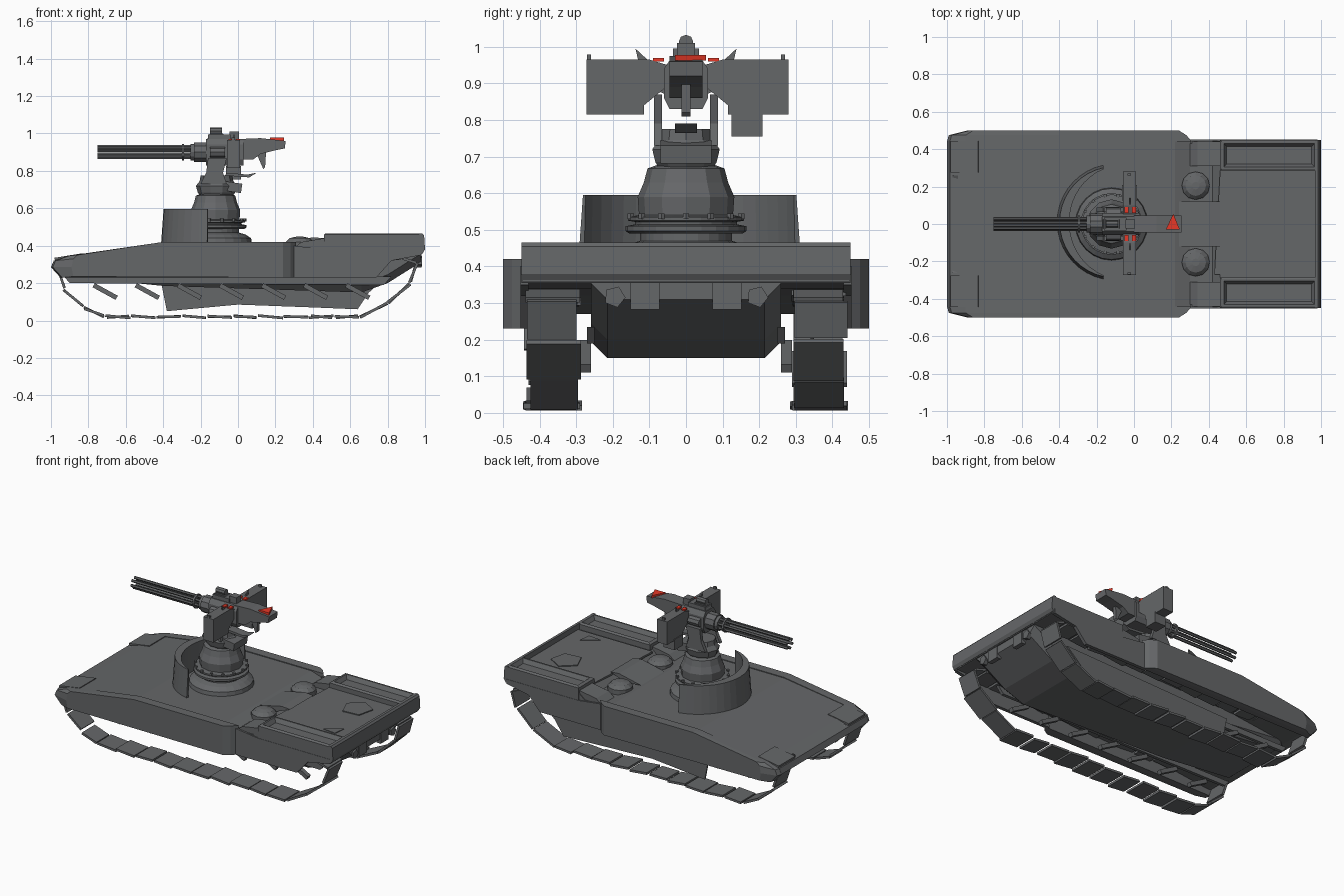
import bpy, bmesh, math, random
from mathutils import Vector, Matrix

if "Cube" in bpy.data.objects:
    bpy.data.objects.remove(bpy.data.objects["Cube"])

random.seed(4)

def material(name, col):
    m = bpy.data.materials.new(name)
    m.diffuse_color = (*col, 1)
    m.use_nodes = True
    m.node_tree.nodes["Principled BSDF"].inputs["Base Color"].default_value = m.diffuse_color
    return m

DARK = material("dark_grey", (0.13, 0.135, 0.14))
RED = material("red", (0.8, 0.04, 0.02))

def finish(name, bm, mat=DARK):
    bmesh.ops.recalc_face_normals(bm, faces=bm.faces)
    me = bpy.data.meshes.new(name)
    bm.to_mesh(me)
    bm.free()
    me.materials.append(mat)
    ob = bpy.data.objects.new(name, me)
    bpy.context.collection.objects.link(ob)
    return ob

def loft(name, rings, mat=DARK):
    """Skin a list of equal-length point rings and cap both ends."""
    bm = bmesh.new()
    vs = [[bm.verts.new(p) for p in r] for r in rings]
    n = len(rings[0])
    for a, b in zip(vs, vs[1:]):
        for i in range(n):
            bm.faces.new((a[i], a[(i + 1) % n], b[(i + 1) % n], b[i]))
    bm.faces.new(vs[0])
    bm.faces.new(vs[-1])
    return finish(name, bm, mat)

def slab(name, pts, y0, y1, mat=DARK):          # x-z profile pushed along y
    return loft(name, [[(x, y, z) for x, z in pts] for y in (y0, y1)], mat)

def plate(name, pts, z0, z1, mat=DARK):         # x-y outline pushed along z
    return loft(name, [[(x, y, z) for x, y in pts] for z in (z0, z1)], mat)

def section(name, pts, x0, x1, mat=DARK):       # y-z section pushed along x
    return loft(name, [[(x, y, z) for y, z in pts] for x in (x0, x1)], mat)

def box(name, c, size, rot=0, mat=DARK):        # rot turns about y
    bm = bmesh.new()
    bmesh.ops.create_cube(bm, size=1, matrix=Matrix.Translation(c)
                          @ Matrix.Rotation(rot, 4, 'Y') @ Matrix.Diagonal((*size, 1)))
    return finish(name, bm, mat)

def ngon(cx, cy, r, n, a0=0.0):
    return [(cx + r * math.cos(a0 + math.tau * i / n),
             cy + r * math.sin(a0 + math.tau * i / n)) for i in range(n)]

def lathe(name, cx, cy, prof, n=20, sy=1.0):    # prof = (radius, z)
    return loft(name, [[(x, cy + (y - cy) * sy, z) for x, y in ngon(cx, cy, r, n)]
                       for r, z in prof])

def rod(name, x0, x1, y, z, r, n=8):
    return section(name, ngon(y, z, r, n), x0, x1)

# --- Hull ---
slab("upper_hull", [(-1, .285), (-.985, .32), (-.9, .345), (-.4, .415), (.22, .415), (.3, .39),
                    (.42, .39), (.46, .425), (.99, .425), (.99, .36), (.3, .34), (-.5, .32),
                    (-.93, .27)], -.445, .445)
belly = [(-.97, .29), (-.9, .235), (-.4, .185), (.66, .15), (.8, .2), (.975, .31)]
loft("belly_hull", [[(x, y, z + d) for x, z in belly] + [(.975, y, .37), (-.9, y, .33)]
                    for y, d in ((-.26, .045), (-.215, 0), (.215, 0), (.26, .045))])
# rear lip with a bevelled top edge
slab("rear_lip", [(.965, .36), (.985, .355), (1, .38), (.995, .455), (.985, .466), (.968, .466)],
     -.45, .45)
plate("engine_deck_panel", [(.43, -.27), (.97, -.27), (.97, .28), (.46, .28)], .42, .432)
plate("deck_cover", ngon(.77, .13, .095, 5, .4), .43, .438)
plate("deck_patch", [(.77, -.22), (.87, -.15), (.86, -.23)], .43, .436)

for s in (1, -1):
    # side skirts with chamfered ends, then the narrower rear skirts
    loft("side_skirt", [
        [(x, s * y, z) for x, z in p] for y, p in (
            (.44, [(-1, .285), (-.985, .32), (-.9, .347), (-.4, .42), (.31, .42), (.31, .23), (-.95, .23)]),
            (.475, [(-.99, .285), (-.975, .32), (-.9, .347), (-.4, .42), (.28, .42), (.28, .23), (-.94, .23)]),
            (.5, [(-.89, .285), (-.88, .33), (-.86, .35), (-.4, .42), (.24, .42), (.24, .23), (-.88, .235)]))])
    slab("rear_skirt", [(.28, .23), (.74, .23), (.82, .32), (.98, .35), (.98, .38), (.46, .38),
                        (.3, .4)], s * .43, s * .452)
    slab("sponson_band", [(-.93, .235), (.82, .235), (.78, .19), (-.9, .2)], s * .25, s * .27)
    # front mudguard covers
    box("front_mudguard", (-.905, s * .36, .335), (.15, .17, .025), -.16)
    # stowage bins with sunken tops along the rear deck
    rect = lambda e, z: [(.46 + e, s * (.285 + e), z), (.985 - e, s * (.285 + e), z),
                         (.985 - e, s * (.45 - e), z), (.46 + e, s * (.45 - e), z)]
    loft("stowage_bin", [rect(0, .38), rect(0, .46), rect(.01, .466), rect(.02, .466), rect(.035, .44)])
    slab("bin_front_ramp", [(.3, .39), (.46, .39), (.46, .44), (.34, .42)], s * .31, s * .44)
    # round hatches behind the turret
    lathe("hatch", .33, s * .205, [(.075, .385), (.075, .42), (.055, .44), (.02, .448)], 12)
    # rear fittings
    box("tail_vent", (.965, s * .112, .32), (.03, .08, .075))
    section("tail_lamp", ngon(s * .195, .317, .03, 5, 1.2), .96, .985)
    # suspension arms
    for i in range(7):
        x = -.71 + .225 * i
        box("suspension_arm", (x, s * .275, .155), (.14, .03, .025), .5)

# inner side panel, only on one flank
slab("inner_side_panel", [(-.41, .2), (-.38, .05), (.0, .085), (.4, .07), (.64, .06), (.7, .15),
                          (.8, .24)], .34, .35)
# deck stiffeners between turret and engine deck
slab("deck_ridge", [(.24, .41), (.36, .40), (.46, .44), (.4, .445)], -.12, .12)

# --- Tracks: loose, uneven plates laid along a closed loop ---
loop = [Vector(p) for p in ((-.96, .28), (-.93, .17), (-.83, .07), (-.71, .02), (.65, .02),
                            (.8, .09), (.92, .2), (.955, .31), (.88, .33), (-.5, .3), (-.92, .305))]
for s in (1, -1):
    for a, b in zip(loop, loop[1:] + loop[:1]):
        d = b - a
        n = max(1, round(d.length / .14))
        for i in range(n):
            c = a + d * ((i + .5) / n)
            rot = -math.atan2(d.y, d.x) + random.uniform(-.11, .11)
            box("track_plate", (c.x, s * (.366 + random.uniform(-.006, .006)), c.y),
                (d.length / n * random.uniform(.82, 1.0), random.uniform(.13, .155), .014), rot)

# --- Curved shield in front of the turret ---
rings = []
for i in range(19):
    a = math.radians(102 + 156 * i / 18)
    t = .012 + .045 * math.sin(math.pi * i / 18)
    pt = lambda r, z: (-.1 + r * math.cos(a), .01 + r * math.sin(a), z)
    rings.append([pt(.312, .4), pt(.298, .595), pt(.303 - t, .595), pt(.307 - t, .4)])
loft("turret_shield", rings)

# --- Turret pedestal ---
CX = -.12
lathe("turret_base", CX, 0, [(.195, .41), (.19, .44), (.16, .46), (.125, .47), (.125, .495)], 24)
lathe("turret_flange", CX, 0, [(.155, .49), (.165, .497), (.165, .51), (.14, .515), (.14, .522),
                               (.158, .525), (.158, .535), (.13, .54)], 24)
for x, y in ngon(CX, 0, .155, 14):
    plate("flange_bolt", ngon(x, y, .01, 6), .53, .545)
lathe("turret_body", CX, 0, [(.128, .535), (.132, .59), (.115, .63), (.105, .668), (.07, .68)], 12)
lathe("turret_neck", CX + .005, 0, [(.09, .67), (.1, .685), (.11, .72), (.09, .745), (.085, .775)], 10, .88)
box("neck_block", (-.04, 0, .715), (.12, .14, .05), .15)
for s in (1, -1):
    slab("yoke_arm", [(-.2, .73), (-.06, .73), (-.08, .79), (-.06, .87), (-.16, .87), (-.17, .79)],
         s * .065, s * .088)

# --- Rotary gun ---
for y, z in ngon(0, .9, .03, 6, .3):
    rod("barrel", -.75, -.22, y, z, .009, 6)
for x, w in ((-.3, .012), (-.255, .03)):
    rod("barrel_clamp", x, x + w, 0, .9, .045, 12)
rod("gun_front_housing", -.235, -.13, 0, .9, .055, 10)
section("receiver", [(-.045, .83), (.045, .83), (.06, .86), (.06, .94), (.04, .97), (-.04, .97),
                     (-.06, .94), (-.06, .86)], -.17, .03)
slab("receiver_tail", [(.0, .86), (.0, .97), (.12, .975), (.255, .96), (.25, .92), (.2, .91),
                       (.12, .89), (.08, .86)], -.045, .045)
slab("rear_grip", [(.1, .89), (.15, .9), (.145, .82), (.135, .81)], -.012, .012)
slab("feed_chute", [(-.07, .775), (.06, .765), (.1, .79), (.05, .78), (-.06, .79)], -.03, .03)
box("feed_cover", (-.1, 0, .975), (.12, .07, .04))
for s in (1, -1):
    # broad side wings, with a red marker at each root
    w = .28 if s > 0 else .272
    section("side_wing", [(s * y, z) for y, z in (
        (.05, .95), (.1, .965), (w, .965), (w, .815), (.115, .815), (.115, .84), (.06, .885))],
        -.06, .012)
    box("wing_tip_pin", (-.025, s * .265, .97), (.02, .012, .018))
    section("wing_spike", [(s * .1, .96), (s * .13, .96), (s * .138, .995)], -.025, -.018)
    for dx in (-.035, .005):
        box("red_marker", (dx - .005, s * .075, .965), (.022, .03, .01), mat=RED)
    rod("receiver_side_drum", -.15, -.07, s * .06, .9, .028, 8)
box("ammo_box", (-.025, .167, .79), (.08, .085, .07))
plate("red_arrow", [(.17, -.03), (.245, -.03), (.21, .055)], .962, .978, RED)

# --- Sight on top ---
slab("sight_mount", [(-.17, .96), (-.05, .96), (-.08, 1.0), (-.15, 1.0)], -.025, .025)
rod("sight", -.15, -.085, 0, 1.013, .02, 8)
box("rear_sight_block", (-.02, 0, .985), (.05, .05, .05))
